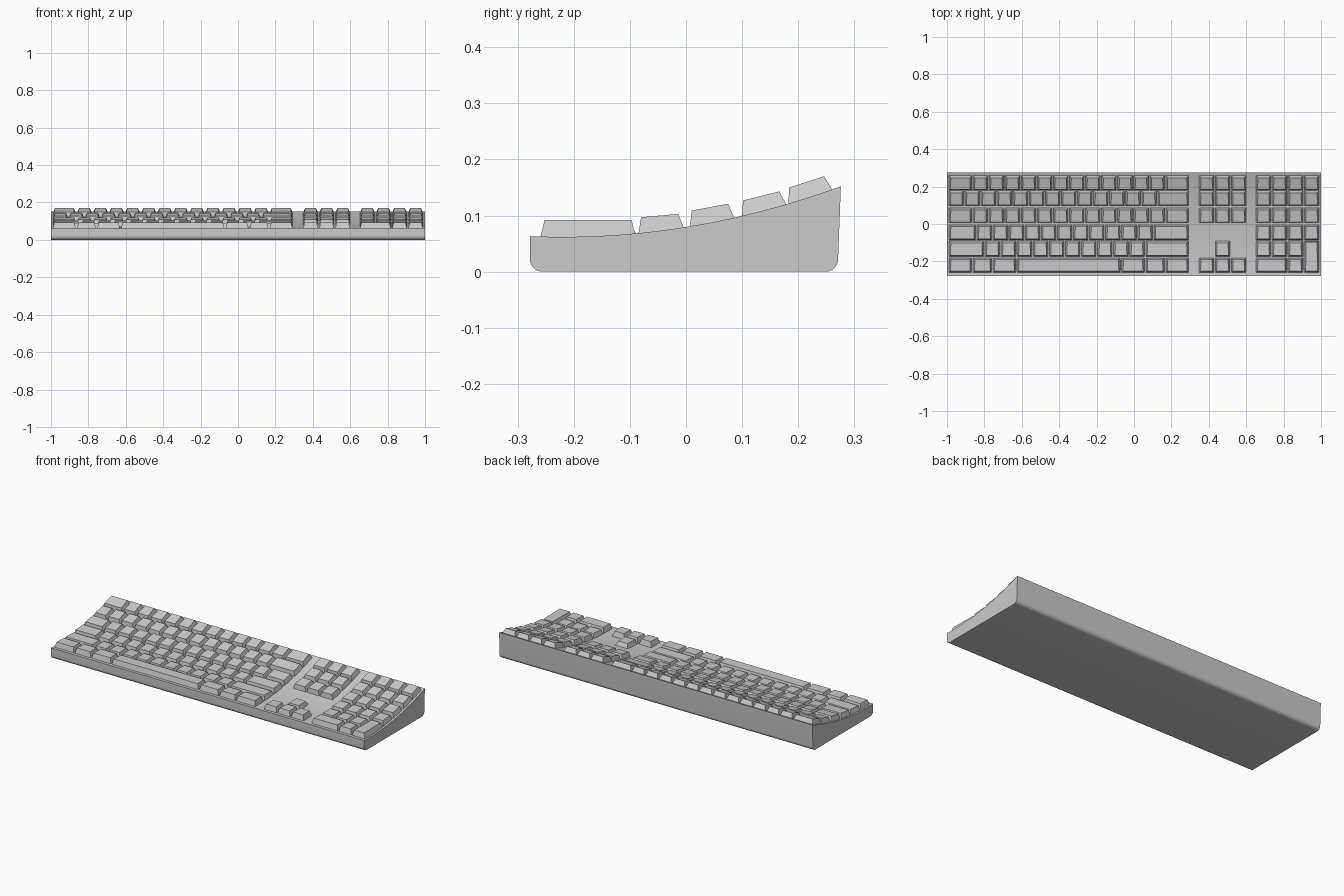
import bpy, bmesh, math

cube = bpy.data.objects.get("Cube")
if cube:
    bpy.data.objects.remove(cube, do_unlink=True)

grey = bpy.data.materials.new("grey_plastic")
grey.use_nodes = True
grey.diffuse_color = (0.6, 0.6, 0.6, 1)
grey.node_tree.nodes["Principled BSDF"].inputs["Base Color"].default_value = (0.6, 0.6, 0.6, 1)

UNIT = 0.0859   # width of a single key
GAP = 0.003     # half the space between key bases


def deck(y):
    """Height of the curved top of the case."""
    return 0.062 + 0.366 * (y + 0.22) ** 2


def finish(bm, name):
    bmesh.ops.recalc_face_normals(bm, faces=bm.faces)
    mesh = bpy.data.meshes.new(name)
    bm.to_mesh(mesh)
    bm.free()
    mesh.materials.append(grey)
    obj = bpy.data.objects.new(name, mesh)
    bpy.context.collection.objects.link(obj)
    return obj


# Case: side profile with rounded lower edges, swept across the width
def arc(cy, cz, r, start, steps=8):
    angles = [math.radians(start + 90 * i / steps) for i in range(steps + 1)]
    return [(cy + r * math.cos(a), cz + r * math.sin(a)) for a in angles]


FRONT, BACK, R = -0.278, 0.276, 0.022
profile = arc(FRONT + R, R, R, 180) + arc(0.271 - R, R, R, 270)
STEPS = 28
for i in range(STEPS + 1):
    y = BACK + (FRONT - BACK) * i / STEPS
    profile.append((y, deck(y)))
bm = bmesh.new()
side = bm.faces.new([bm.verts.new((-1, y, z)) for y, z in profile])
swept = bmesh.ops.extrude_face_region(bm, geom=[side])["geom"]
bmesh.ops.translate(bm, vec=(2, 0, 0),
                    verts=[v for v in swept if isinstance(v, bmesh.types.BMVert)])
if side.is_valid and len(bm.faces) == len(profile) + 1:
    bm.faces.new([v for v in bm.verts if v.co.x < 0][:len(profile)])
case = finish(bm, "case")
bpy.context.view_layer.objects.active = case
case.select_set(True)
bpy.ops.object.shade_smooth_by_angle(angle=math.radians(30))
case.select_set(False)

# Rows from the front: base front y, base back y, then top front y, z and back y, z
ROWS = [
    (-0.260, -0.180, -0.252, 0.092, -0.190, 0.092),
    (-0.174, -0.088, -0.168, 0.090, -0.102, 0.091),
    (-0.085, -0.003, -0.080, 0.097, -0.014, 0.103),
    (0.007, 0.087, 0.010, 0.109, 0.075, 0.121),
    (0.099, 0.180, 0.102, 0.127, 0.166, 0.143),
    (0.182, 0.262, 0.184, 0.150, 0.246, 0.170),
]
TALL = (-0.260, -0.090, -0.252, 0.092, -0.097, 0.092)


def add_key(bm, x0, x1, row):
    """Tapered keycap standing on the curved deck."""
    b0, b1, t0, z0, t1, z1 = row
    x0, x1 = x0 + GAP, x1 - GAP

    def ring(y0, za, y1, zb, ia, ib):
        return [bm.verts.new(p) for p in ((x0 + ia, y0, za), (x1 - ia, y0, za),
                                          (x1 - ib, y1, zb), (x0 + ib, y1, zb))]
    low = ring(b0, deck(b0) - 0.003, b1, deck(b1) - 0.003, 0, 0)
    top = ring(t0, z0, t1, z1, 0.008, 0.011)
    bm.faces.new(top)
    bm.faces.new(low[::-1])
    for i in range(4):
        j = (i + 1) % 4
        bm.faces.new((low[i], low[j], top[j], top[i]))


def key_block(name, left, layout, tall_at=None):
    """layout: row index -> key widths in units (negative = empty space)."""
    bm = bmesh.new()
    for index, widths in layout.items():
        x = left
        for w in widths:
            if w > 0:
                add_key(bm, x, x + w * UNIT, ROWS[index])
            x += abs(w) * UNIT
    if tall_at is not None:
        x = left + tall_at * UNIT
        add_key(bm, x, x + UNIT, TALL)
    return finish(bm, name)


# Letter keys with the space bar
key_block("main_keys", -0.993, {
    0: [1.5, 1.25, 1.5, 6.5, 1.5, 1.25, 1.5],
    1: [2.25] + [1] * 10 + [2.75],
    2: [1.75] + [1] * 11 + [2.25],
    3: [1.5] + [1] * 12 + [1.5],
    4: [1] * 13 + [2],
    5: [1.5] + [1] * 12 + [1.5],
})

# Arrow and navigation keys
key_block("navigation_keys", 0.345, {
    0: [1] * 3, 1: [-1, 1], 3: [1] * 3, 4: [1] * 3, 5: [1] * 3,
})

# Number pad with a double-height key in the last column
key_block("number_pad_keys", 0.649, {
    0: [2, 1], 1: [1] * 3, 2: [1] * 4, 3: [1] * 4, 4: [1] * 4, 5: [1] * 4,
}, tall_at=3)
